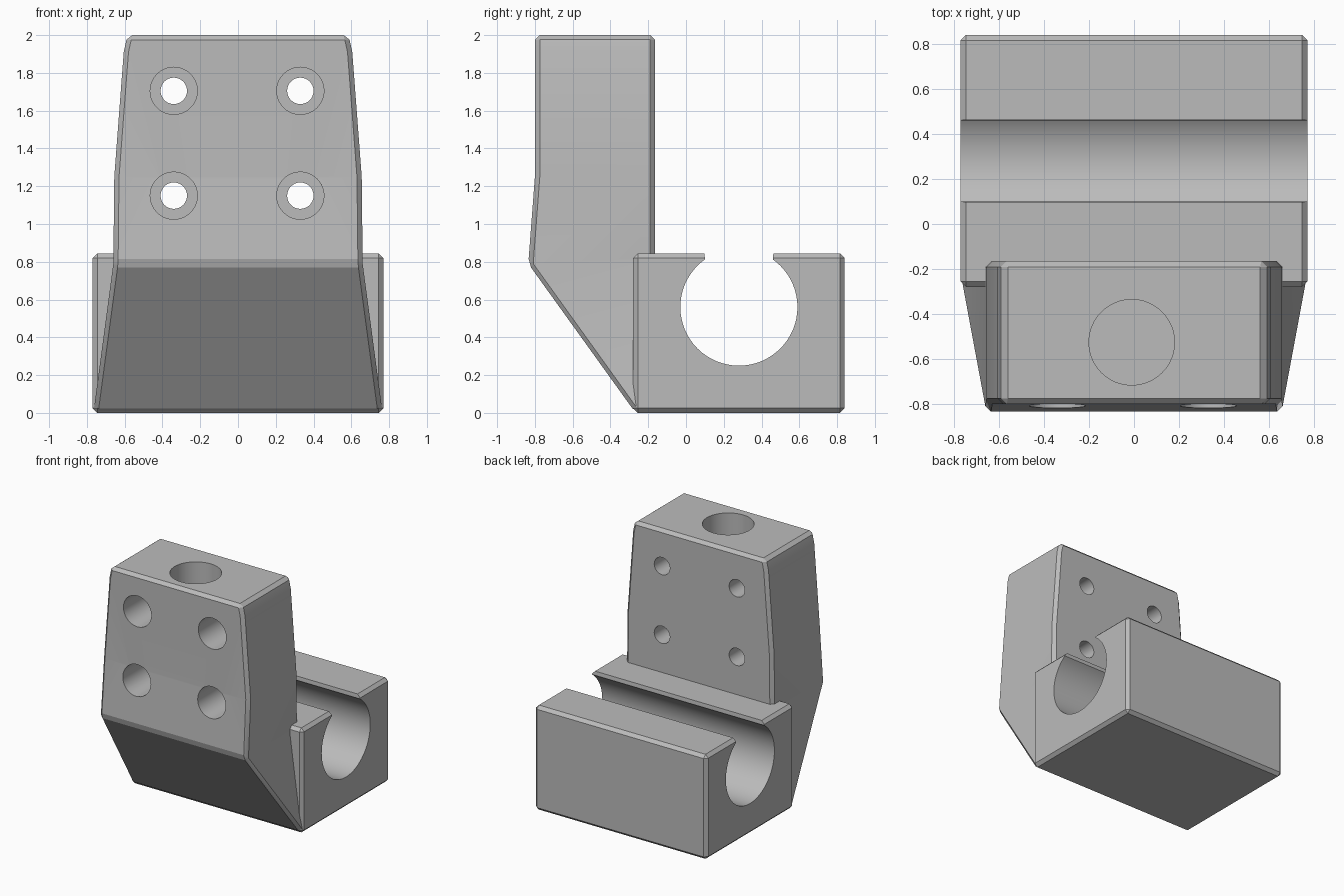
import bpy, bmesh
from math import pi, radians
from mathutils import Matrix

if "Cube" in bpy.data.objects:
    bpy.data.objects.remove(bpy.data.objects["Cube"], do_unlink=True)

grey = bpy.data.materials.new("light grey")
grey.use_nodes = True
tone = (0.5, 0.5, 0.5, 1)
grey.diffuse_color = tone
grey.node_tree.nodes["Principled BSDF"].inputs["Base Color"].default_value = tone


def add_object(name, bm):
    bmesh.ops.recalc_face_normals(bm, faces=bm.faces)
    mesh = bpy.data.meshes.new(name)
    bm.to_mesh(mesh)
    bm.free()
    mesh.materials.append(grey)
    ob = bpy.data.objects.new(name, mesh)
    bpy.context.collection.objects.link(ob)
    return ob


def loft(name, sections):
    """Rectangular sections (z, half width, front y, back y) joined into a solid."""
    bm = bmesh.new()
    rings = [[bm.verts.new(p) for p in ((-w, f, z), (w, f, z), (w, b, z), (-w, b, z))]
             for z, w, f, b in sections]
    bm.faces.new(rings[0])
    bm.faces.new(rings[-1])
    for low, high in zip(rings, rings[1:]):
        for i in range(4):
            j = (i + 1) % 4
            bm.faces.new((low[i], low[j], high[j], high[i]))
    return add_object(name, bm)


def drill(name, centre, radius, length, axis, sides=48):
    bm = bmesh.new()
    turn = {"X": Matrix.Rotation(pi / 2, 4, "Y"),
            "Y": Matrix.Rotation(pi / 2, 4, "X"),
            "Z": Matrix()}[axis]
    bmesh.ops.create_cone(bm, cap_ends=True, segments=sides, radius1=radius,
                          radius2=radius, depth=length,
                          matrix=Matrix.Translation(centre) @ turn)
    return add_object(name, bm)


def chamfer(ob, width):
    mod = ob.modifiers.new("chamfer", "BEVEL")
    mod.width = width
    mod.segments = 1
    mod.limit_method = "ANGLE"
    mod.angle_limit = radians(25)


def boolean(ob, other, operation):
    mod = ob.modifiers.new(operation.lower(), "BOOLEAN")
    mod.operation = operation
    mod.solver = "EXACT"
    mod.object = other
    other.hide_render = True
    other.hide_set(True)


def bake(ob):
    """Apply every modifier and delete the helper objects they used."""
    helpers = [m.object for m in ob.modifiers if m.type == "BOOLEAN"]
    graph = bpy.context.evaluated_depsgraph_get()
    graph.update()
    ob.data = bpy.data.meshes.new_from_object(ob.evaluated_get(graph))
    ob.modifiers.clear()
    for h in helpers:
        bpy.data.objects.remove(h, do_unlink=True)


# Clamp block and tapering upright
body = loft("bracket_body", [(0, 0.77, -0.28, 0.84), (0.845, 0.77, -0.28, 0.84)])
chamfer(body, 0.025)
upright = loft("upright", [(0.004, 0.765, -0.27, -0.165), (0.79, 0.66, -0.835, -0.165),
                           (1.25, 0.655, -0.8, -0.165), (1.91, 0.605, -0.8, -0.165),
                           (2, 0.585, -0.8, -0.165)])
chamfer(upright, 0.025)
boolean(body, upright, "UNION")

# Rod channel with open top
boolean(body, drill("channel_cutter", (0, 0.28, 0.56), 0.31, 2, "X", 64), "DIFFERENCE")
boolean(body, loft("slot_cutter", [(0.56, 1, 0.1, 0.46), (0.82, 1, 0.1, 0.46),
                                   (1, 1, 0.08, 0.48)]), "DIFFERENCE")

# Blind socket in the top
boolean(body, drill("socket_cutter", (-0.01, -0.525, 1.6), 0.19, 1.2, "Z"), "DIFFERENCE")

# Counterbored screw holes
for x in (-0.34, 0.33):
    for z in (1.15, 1.705):
        boolean(body, drill("screw_cutter", (x, -0.5, z), 0.07, 1.2, "Y", 32), "DIFFERENCE")
        boolean(body, drill("counterbore_cutter", (x, -0.8, z), 0.125, 0.8, "Y", 40), "DIFFERENCE")
bake(body)

# Smooth bores, crisp edges
bpy.ops.object.select_all(action="DESELECT")
body.select_set(True)
bpy.context.view_layer.objects.active = body
bpy.ops.object.shade_smooth_by_angle(angle=radians(20))
